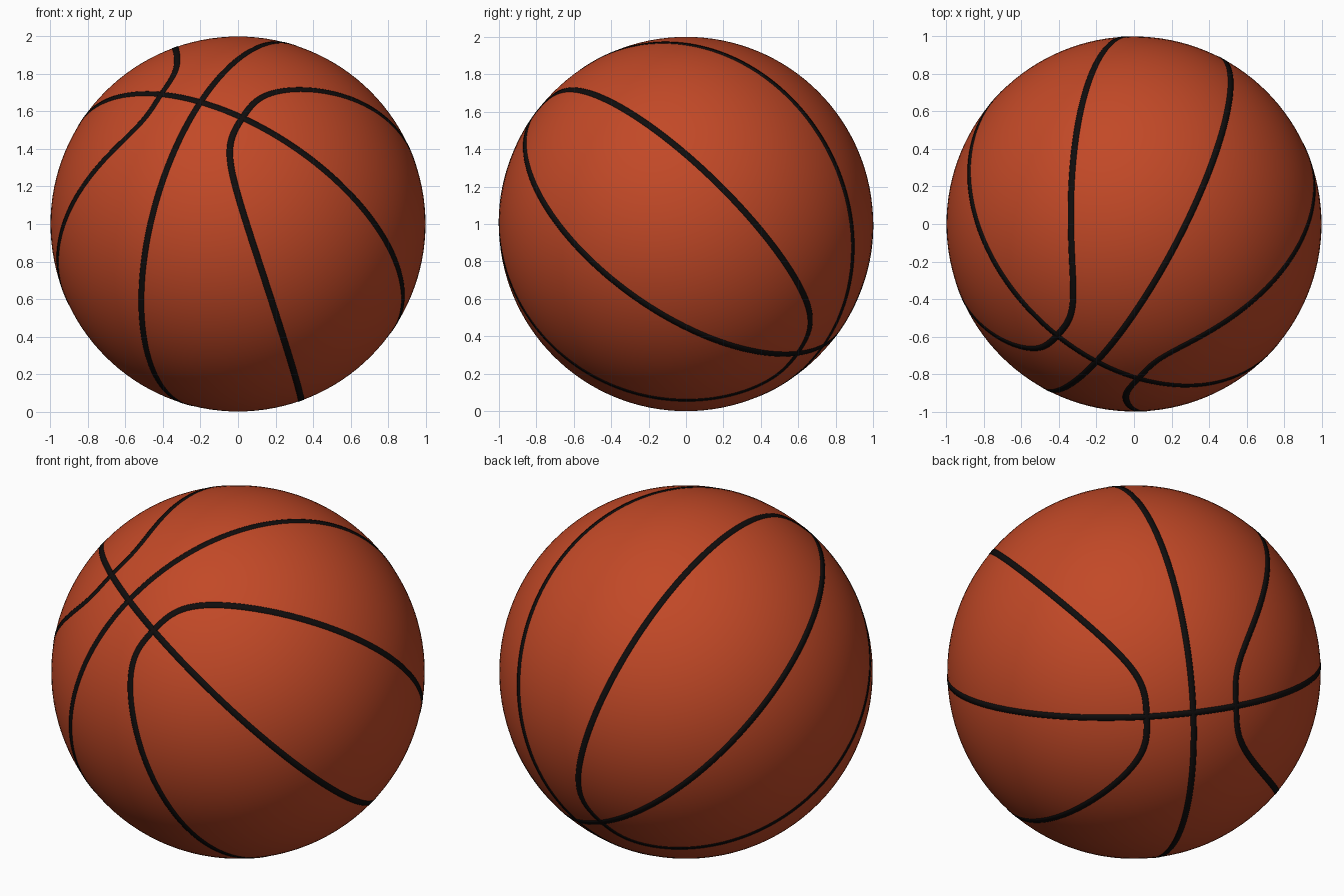
import bpy, bmesh, math
from mathutils import Vector

if "Cube" in bpy.data.objects:
    bpy.data.objects.remove(bpy.data.objects["Cube"])

CENTER = Vector((0, 0, 1))

# tilted ball frame: c = main seam crossing, a and d = normals of the two great circles
c = Vector((-0.2, -0.733, 0.65)).normalized()
a = Vector((0.475, 0.507, 0.718))
a = (a - c * a.dot(c)).normalized()
d = a.cross(c).normalized()
if d.x < 0:
    d = -d


def material(name, rgb):
    m = bpy.data.materials.new(name)
    m.diffuse_color = (*rgb, 1)
    m.use_nodes = True
    m.node_tree.nodes["Principled BSDF"].inputs["Base Color"].default_value = m.diffuse_color
    return m


orange = material("orange leather", (0.54, 0.066, 0.02))
black = material("black rubber", (0.005, 0.004, 0.004))


def finish(bm, name, mat):
    bmesh.ops.recalc_face_normals(bm, faces=bm.faces)
    me = bpy.data.meshes.new(name)
    for f in bm.faces:
        f.smooth = True
    bm.to_mesh(me)
    bm.free()
    me.materials.append(mat)
    ob = bpy.data.objects.new(name, me)
    bpy.context.collection.objects.link(ob)
    ob.location = CENTER
    return ob


def seam(name, path, half=0.0165):
    """Thin closed strip lying on the ball along a list of unit directions."""
    bm = bmesh.new()
    n = len(path)
    rows = []
    for i, p in enumerate(path):
        tangent = path[(i + 1) % n] - path[i - 1]
        side = p.cross(tangent).normalized()
        rows.append([bm.verts.new((p + side * k * half).normalized() * r)
                     for k, r in ((-1.05, 0.997), (-1, 1.0008), (0, 1.001), (1, 1.0008), (1.05, 0.997))])
    for i in range(n):
        r0, r1 = rows[i], rows[(i + 1) % n]
        for j in range(4):
            bm.faces.new((r0[j], r1[j], r1[j + 1], r0[j + 1]))
    # keep the strip facing outwards
    ob = finish(bm, name, black)
    if ob.data.polygons[1].normal.dot(ob.data.polygons[1].center) < 0:
        ob.data.flip_normals()
    return ob


def great_circle(u, v, n=240):
    return [u * math.cos(2 * math.pi * i / n) + v * math.sin(2 * math.pi * i / n) for i in range(n)]


def side_loop(sign, n=280):
    """Rounded loop: straight flanks 45 degrees off the middle, pinched near the crossings."""
    P, K, S = 3.5, 0.253, 0.985
    pts = []
    for i in range(n):
        t = 2 * math.pi * i / n
        lo, hi = 0.0, 1.0
        for _ in range(40):
            r = (lo + hi) / 2
            h = ((S * r * abs(math.sin(t))) ** P + K ** P) ** (1 / P)
            if r * r + h * h > 1:
                hi = r
            else:
                lo = r
        pts.append((c * r * math.cos(t) + a * r * math.sin(t) + d * sign * h).normalized())
    return pts


# ball
bm = bmesh.new()
bmesh.ops.create_uvsphere(bm, u_segments=128, v_segments=64, radius=0.9995)
finish(bm, "ball", orange)

# seams
seam("long_seam", great_circle(c, d))
seam("middle_seam", great_circle(c, a))
for sign, label in ((1, "right"), (-1, "left")):
    seam(label + "_loop_seam", side_loop(sign))
